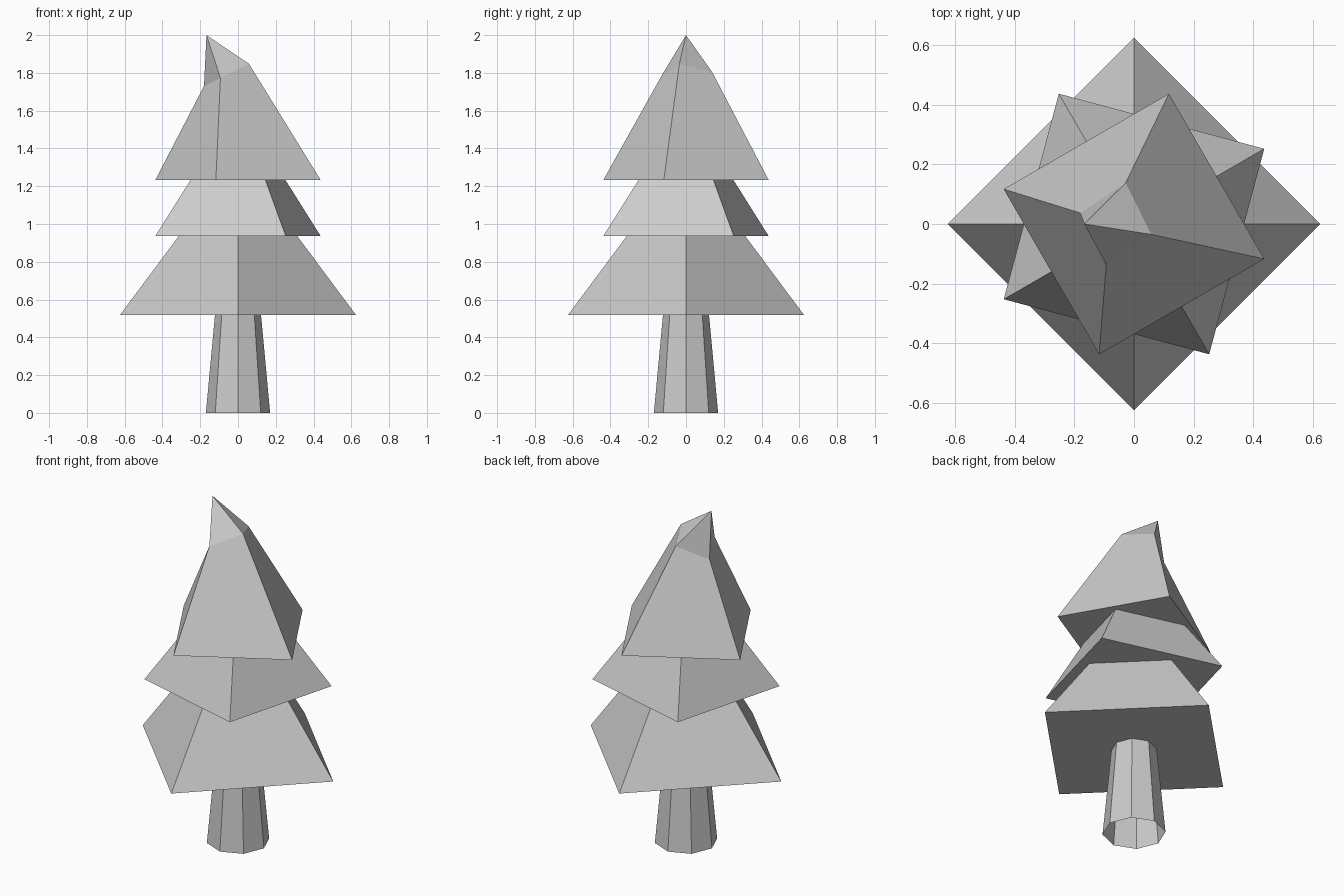
import bpy
import bmesh
from math import cos, sin, radians
from mathutils import Vector

cube = bpy.data.objects.get("Cube")
if cube:
    bpy.data.objects.remove(cube, do_unlink=True)

GREY = (0.6, 0.6, 0.6, 1.0)
grey = bpy.data.materials.new("plain grey")
grey.use_nodes = True
grey.diffuse_color = GREY
grey.node_tree.nodes["Principled BSDF"].inputs["Base Color"].default_value = GREY


def ring(sides, radius, z, turn=0):
    """Corner points of a level regular polygon, turned in degrees."""
    angles = [radians(turn + 360 * i / sides) for i in range(sides)]
    return [Vector((radius * cos(a), radius * sin(a), z)) for a in angles]


def loft(name, lower, upper, apex=None, base=True, top=True):
    """Flat-sided solid between two rings, with an optional pointed tip."""
    bm = bmesh.new()
    low = [bm.verts.new(p) for p in lower]
    high = [bm.verts.new(p) for p in upper]
    tip = bm.verts.new(apex) if apex else None
    n = len(low)
    for i in range(n):
        j = (i + 1) % n
        bm.faces.new((low[i], low[j], high[j], high[i]))
        if tip:
            bm.faces.new((high[i], high[j], tip))
    if base:
        bm.faces.new(low[::-1])
    if top and not tip:
        bm.faces.new(high)
    mesh = bpy.data.meshes.new(name)
    bm.to_mesh(mesh)
    bm.free()
    mesh.materials.append(grey)
    obj = bpy.data.objects.new(name, mesh)
    bpy.context.collection.objects.link(obj)
    return obj


# Tapered trunk, open underneath
loft("trunk", ring(8, 0.17, 0), ring(8, 0.122, 0.518), base=False, top=False)

# Two lower tiers of branches, each turned against the other
loft("lower_branches", ring(4, 0.625, 0.518), ring(4, 0.313, 0.937))
loft("middle_branches", ring(4, 0.505, 0.937, 30), ring(4, 0.29, 1.233, 30))

# Crown with a sloping shoulder and a tip bent to one side
shoulder = [(0.058, -0.035, 1.848), (-0.028, 0.138, 1.805),
            (-0.18, 0.037, 1.73), (-0.093, -0.136, 1.773)]
loft("crown", ring(4, 0.453, 1.233, -15), shoulder, apex=(-0.167, 0, 2))
